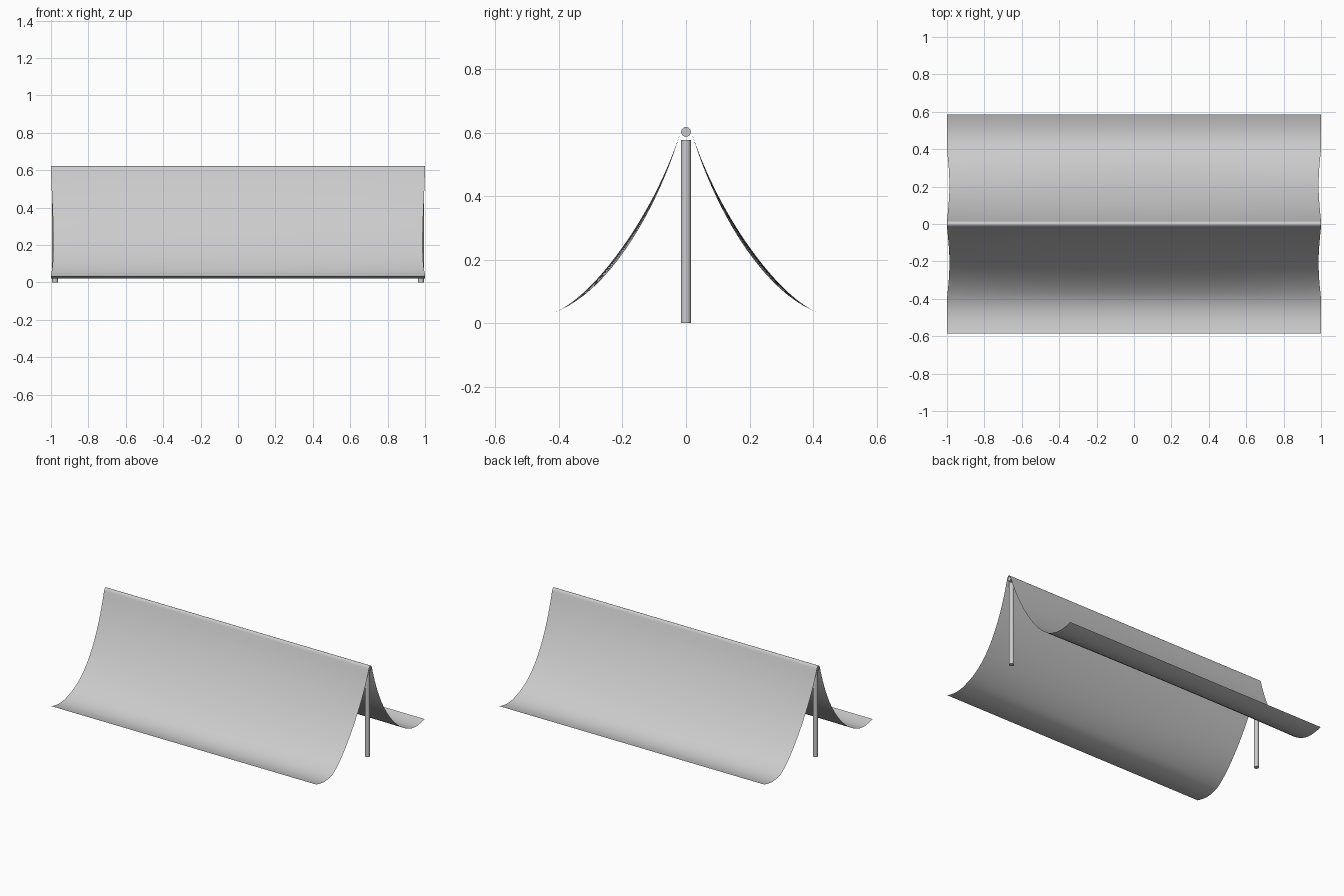
import bpy, bmesh, math
from mathutils import Vector
from mathutils.geometry import interpolate_bezier

cube = bpy.data.objects.get("Cube")
if cube:
    bpy.data.objects.remove(cube, do_unlink=True)

grey = bpy.data.materials.new("light_grey")
grey.use_nodes = True
colour = (0.6, 0.6, 0.6, 1)
grey.diffuse_color = colour
grey.node_tree.nodes["Principled BSDF"].inputs["Base Color"].default_value = colour


def finish(obj, name):
    obj.name = name
    obj.data.materials.append(grey)
    bpy.ops.object.select_all(action="DESELECT")
    obj.select_set(True)
    bpy.context.view_layer.objects.active = obj
    bpy.ops.object.shade_smooth_by_angle(angle=math.radians(35))


def pole(name, radius, length, location, rotation=(0, 0, 0)):
    bpy.ops.mesh.primitive_cylinder_add(vertices=16, radius=radius, depth=length,
                                        location=location, rotation=rotation)
    finish(bpy.context.object, name)


def bezier(points, steps):
    a, b, c, d = [Vector((y, z, 0)) for y, z in points]
    return interpolate_bezier(a, b, c, d, steps)


# Half cross-section of the cloth: rounded ridge, steep slope, upturned hem
ridge = bezier([(0, 0.622), (0.008, 0.622), (0.014, 0.613), (0.016, 0.605)], 5)
slope = bezier([(0.016, 0.605), (0.10, 0.32), (0.29, 0.02), (0.49, 0.02)], 25)
hem = bezier([(0.49, 0.02), (0.52, 0.02), (0.555, 0.026), (0.585, 0.035)], 8)
half = [(p.x, p.y) for p in ridge + slope[1:] + hem[1:]]
profile = [(-y, z) for y, z in reversed(half[1:])] + half


def cloth_point(u, y, z):
    # Ends curve inward and the middle of each slope bows slightly outward
    side = math.copysign(1, y)
    t = min(max((abs(y) - 0.016) / 0.384, 0), 1)
    bulge = math.sin(math.pi * t)
    bow = 0.012 * bulge * (1 - u * u)
    x = u * (1 - 0.013 * bulge)
    return (x, y + side * bow * 0.75, z + bow * 0.65)


# Cloth
COLUMNS = 24
bm = bmesh.new()
rows = [[bm.verts.new(cloth_point(2 * i / COLUMNS - 1, y, z)) for y, z in profile]
        for i in range(COLUMNS + 1)]
for r0, r1 in zip(rows, rows[1:]):
    for j in range(len(profile) - 1):
        bm.faces.new((r0[j], r1[j], r1[j + 1], r0[j + 1]))
mesh = bpy.data.meshes.new("cloth")
bm.to_mesh(mesh)
bm.free()
cloth = bpy.data.objects.new("cloth", mesh)
bpy.context.collection.objects.link(cloth)
finish(cloth, "cloth")

# Ridge pole and the two uprights
pole("ridge_pole", 0.0155, 1.99, (0, 0, 0.602), (0, math.pi / 2, 0))
for name, x in (("left_upright", 0.978), ("right_upright", -0.978)):
    pole(name, 0.016, 0.577, (x, 0, 0.577 / 2))
